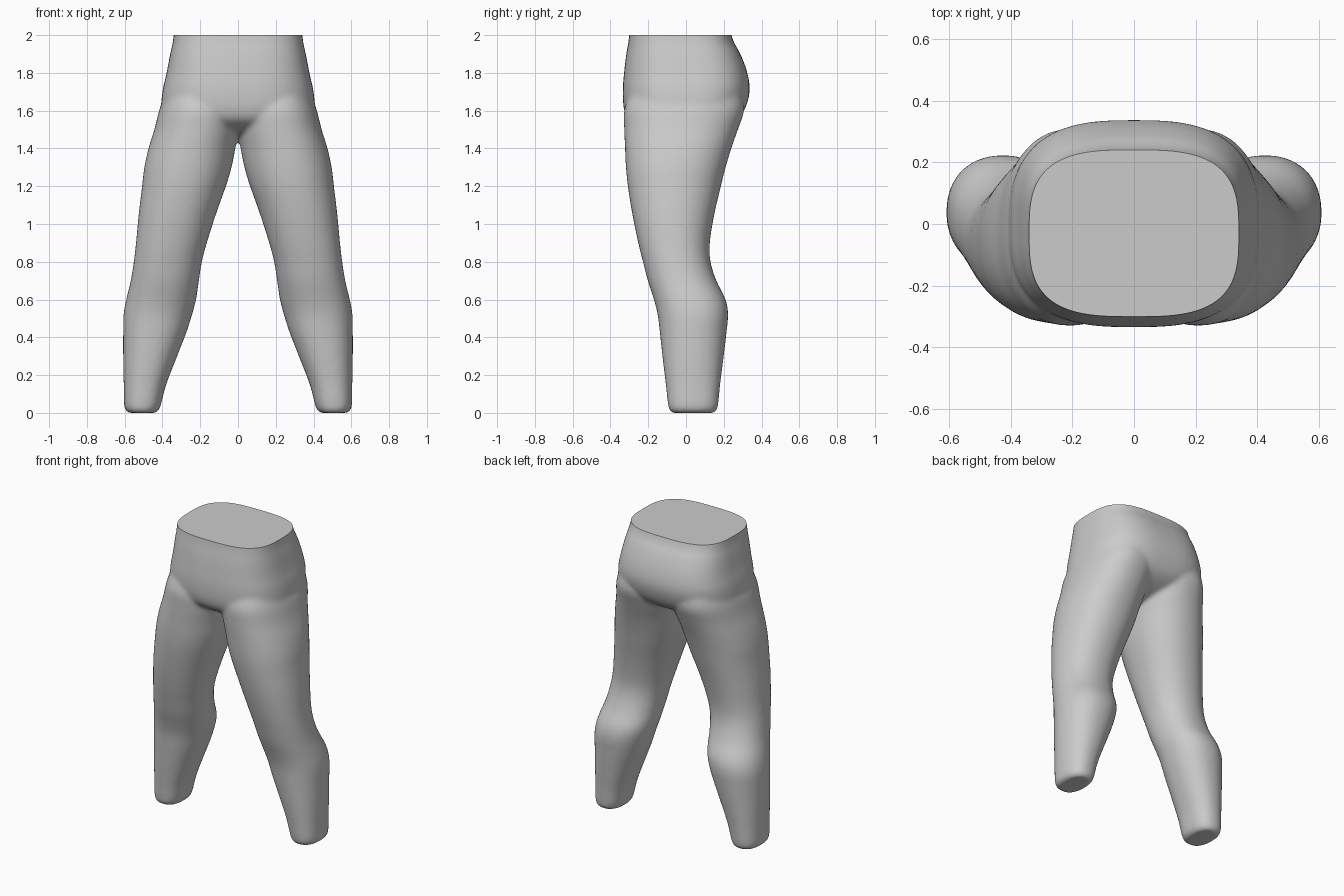
import bpy, bmesh
from math import cos, sin, pi, copysign

if "Cube" in bpy.data.objects:
    bpy.data.objects.remove(bpy.data.objects["Cube"])

SEGS = 56


def catmull(a, b, c, d, t):
    return 0.5 * (2*b + (c - a)*t + (2*a - 5*b + 4*c - d)*t*t + (3*b - a - 3*c + d)*t**3)


def densify(rows, steps=4):
    out = []
    for i in range(len(rows) - 1):
        q = [rows[max(0, min(len(rows) - 1, i + k))] for k in (-1, 0, 1, 2)]
        out += [[catmull(*v, s / steps) for v in zip(*q)] for s in range(steps)]
    return out + [list(rows[-1])]


def loft(bm, rows, sign=1):
    # rows: z, inner x, outer x, front y, back y, superellipse power
    rings = []
    for z, x0, x1, y0, y1, n in rows:
        ring = []
        for k in range(SEGS):
            a = 2 * pi * k / SEGS * sign
            c, s = cos(a), sin(a)
            x = (x0 + x1) / 2 + (x1 - x0) / 2 * copysign(abs(c) ** (2 / n), c)
            y = (y0 + y1) / 2 + (y1 - y0) / 2 * copysign(abs(s) ** (2 / n), s)
            ring.append(bm.verts.new((sign * x, y, z)))
        rings.append(ring)
    for a, b in zip(rings, rings[1:]):
        for k in range(SEGS):
            m = (k + 1) % SEGS
            bm.faces.new((a[k], a[m], b[m], b[k]))
    bm.faces.new(rings[0][::-1])
    bm.faces.new(rings[-1])


# one leg, bottom to top
leg = [
    (0.0, .435, .580, -.075, .150, 2.4), (0.03, .412, .602, -.093, .168, 2.4),
    (0.15, .380, .605, -.107, .181, 2.3), (0.3, .322, .608, -.125, .200, 2.2),
    (0.42, .275, .608, -.138, .214, 2.2), (0.52, .243, .606, -.150, .223, 2.2),
    (0.6, .222, .592, -.170, .210, 2.2), (0.7, .207, .568, -.202, .161, 2.2),
    (0.8, .191, .552, -.228, .130, 2.2), (0.9, .165, .540, -.253, .126, 2.2),
    (1.05, .117, .526, -.284, .150, 2.2), (1.2, .064, .508, -.308, .185, 2.2),
    (1.3, .034, .496, -.318, .210, 2.2), (1.4, .014, .474, -.323, .240, 2.2),
    (1.5, -.005, .443, -.327, .275, 2.25), (1.6, -.01, .418, -.328, .308, 2.3),
    (1.68, .02, .39, -.30, .30, 2.3),
]
# pelvis: z, half width, front, back, power
pelvis = [
    (1.46, .10, -.10, .07, 2.2), (1.49, .20, -.21, .16, 2.3), (1.54, .32, -.295, .255, 2.5),
    (1.6, .40, -.327, .308, 2.7), (1.7, .400, -.335, .337, 2.8), (1.8, .378, -.328, .325, 2.9),
    (1.9, .359, -.316, .288, 3.0), (1.97, .344, -.304, .250, 3.1), (2.06, .335, -.295, .225, 3.1),
]

bm = bmesh.new()
loft(bm, densify([(z, -w, w, f, b, n) for z, w, f, b, n in pelvis]))
for side in (1, -1):
    loft(bm, densify(leg), side)
bmesh.ops.recalc_face_normals(bm, faces=bm.faces[:])
mesh = bpy.data.meshes.new("trousers")
bm.to_mesh(mesh)
bm.free()
obj = bpy.data.objects.new("trousers", mesh)
bpy.context.collection.objects.link(obj)
bpy.context.view_layer.objects.active = obj
obj.select_set(True)

# fuse legs and pelvis, then soften the joins
rm = obj.modifiers.new("fuse", 'REMESH')
rm.mode = 'VOXEL'
rm.voxel_size = 0.011
sm = obj.modifiers.new("soften", 'SMOOTH')
sm.factor = 0.5
sm.iterations = 14
for name in ("fuse", "soften"):
    bpy.ops.object.modifier_apply(modifier=name)

# flat waist cut
bm = bmesh.new()
bm.from_mesh(obj.data)
geom = bm.verts[:] + bm.edges[:] + bm.faces[:]
cut = bmesh.ops.bisect_plane(bm, geom=geom, plane_co=(0, 0, 2), plane_no=(0, 0, 1), clear_outer=True)
rim = [e for e in cut["geom_cut"] if isinstance(e, bmesh.types.BMEdge)]
bmesh.ops.edgeloop_fill(bm, edges=rim)
bmesh.ops.recalc_face_normals(bm, faces=bm.faces[:])
bm.to_mesh(obj.data)
bm.free()
bpy.ops.object.shade_smooth_by_angle(angle=0.9)
